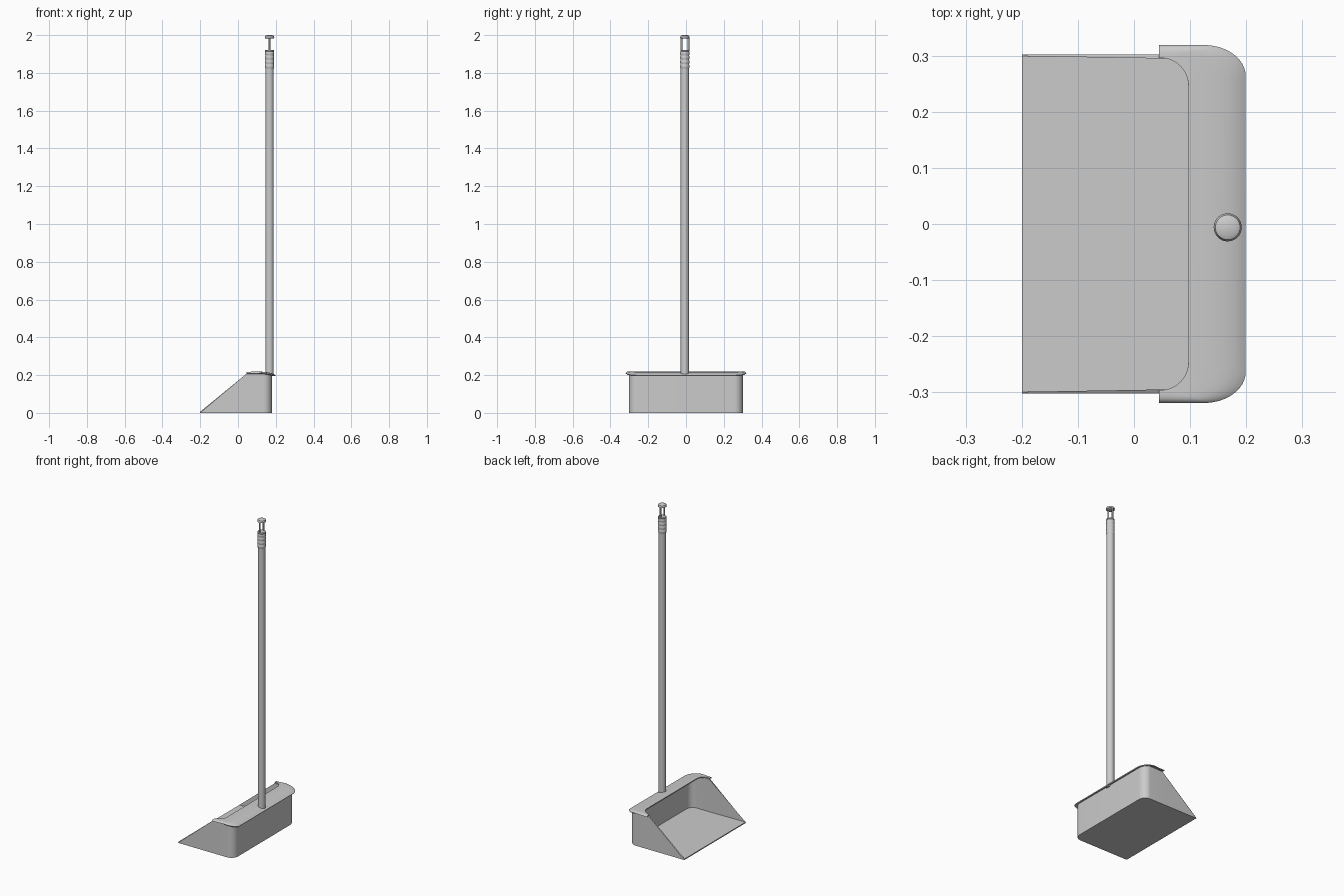
import bpy, bmesh, math

if "Cube" in bpy.data.objects:
    bpy.data.objects.remove(bpy.data.objects["Cube"])

PX, PY = 0.167, -0.006   # handle axis


def finish(name, bm, thickness=0.0, offset=-1.0, angle=35):
    bmesh.ops.remove_doubles(bm, verts=bm.verts, dist=1e-5)
    bmesh.ops.recalc_face_normals(bm, faces=bm.faces)
    me = bpy.data.meshes.new(name)
    bm.to_mesh(me)
    bm.free()
    ob = bpy.data.objects.new(name, me)
    bpy.context.collection.objects.link(ob)
    bpy.ops.object.select_all(action='DESELECT')
    ob.select_set(True)
    bpy.context.view_layer.objects.active = ob
    if thickness:
        mod = ob.modifiers.new("shell", 'SOLIDIFY')
        mod.thickness, mod.offset = thickness, offset
        bpy.ops.object.modifier_apply(modifier=mod.name)
    bpy.ops.object.shade_smooth_by_angle(angle=math.radians(angle))
    return ob


def u_path(x_start, x_back, half, rx, ry, n=12):
    """U-shaped outline with rounded back corners, open toward -x."""
    side = [(x_start, half)]
    for i in range(n + 1):
        a = math.pi / 2 * (1 - i / n)
        side.append((x_back - rx + rx * math.cos(a), half - ry + ry * math.sin(a)))
    return side + [(x, -y) for x, y in reversed(side)]


def crown(x):
    return 0.219 - 1.2 * (x - 0.1) ** 2


def lathe(name, profile, segs=32, cap=True):
    bm = bmesh.new()
    rings = []
    for r, z in profile:
        rings.append([bm.verts.new((PX + r * math.cos(2 * math.pi * k / segs),
                                    PY + r * math.sin(2 * math.pi * k / segs), z))
                      for k in range(segs)])
    for a, b in zip(rings, rings[1:]):
        for k in range(segs):
            j = (k + 1) % segs
            bm.faces.new((a[k], a[j], b[j], b[k]))
    bm.faces.new(rings[0][::-1])
    bm.faces.new(rings[-1])
    return finish(name, bm)


# Pan: thin walls around a flat floor, sloped open sides
bm = bmesh.new()
path = u_path(-0.2, 0.18, 0.302, 0.045, 0.045)
path = [path[0], (0.045, 0.302)] + path[1:-1] + [(0.045, -0.302), path[-1]]
low = [bm.verts.new((x, y, 0)) for x, y in path]
top = [low[0]] + [bm.verts.new((x, y, crown(x) - 0.008)) for x, y in path[1:-1]] + [low[-1]]
bm.faces.new(low)
for i in range(len(path) - 1):
    vs = [low[i], low[i + 1], top[i + 1], top[i]]
    bm.faces.new(list(dict.fromkeys(vs)))
pan = finish("pan", bm, 0.007)
# keep the shell on the inside of the outline
assert pan.dimensions.z < 0.25

# Rim: crowned band over the back of the pan
bm = bmesh.new()
inner = u_path(0.045, 0.097, 0.296, 0.05, 0.05)
outer = u_path(0.045, 0.199, 0.319, 0.075, 0.055)
steps = [0, 0.25, 0.5, 0.7, 0.85, 0.95, 1]
rows = []
for (ax, ay), (bx, by) in zip(inner, outer):
    row = []
    for t in steps:
        x, y = ax + (bx - ax) * t, ay + (by - ay) * t
        row.append(bm.verts.new((x, y, crown(x) - 0.008 * t ** 6)))
    rows.append(row)
for a, b in zip(rows, rows[1:]):
    for k in range(len(steps) - 1):
        bm.faces.new((a[k], a[k + 1], b[k + 1], b[k]))
rim = finish("rim", bm, 0.006, -1.0 if rows else 1.0, 50)

# Handle pole
lathe("pole", [(0.022, 0.195), (0.022, 1.83)])

# Ribbed grip
grip = [(0.022, 1.82)]
for i in range(4):
    z = 1.825 + i * 0.023
    grip += [(0.0225, z), (0.0245, z + 0.004), (0.0245, z + 0.015), (0.0225, z + 0.019)]
grip += [(0.0245, 1.917), (0.022, 1.922)]
lathe("grip", grip)

# Hanging posts
for name, s in (("hanger_post_left", -1), ("hanger_post_right", 1)):
    bm = bmesh.new()
    bmesh.ops.create_cone(bm, cap_ends=True, segments=16, radius1=0.005, radius2=0.005, depth=0.07)
    bmesh.ops.translate(bm, verts=bm.verts, vec=(PX, PY + s * 0.0185, 1.953))
    finish(name, bm)

# End cap
lathe("end_cap", [(0.02, 1.981), (0.0245, 1.984), (0.025, 1.989), (0.022, 1.996), (0.014, 2.0)])
